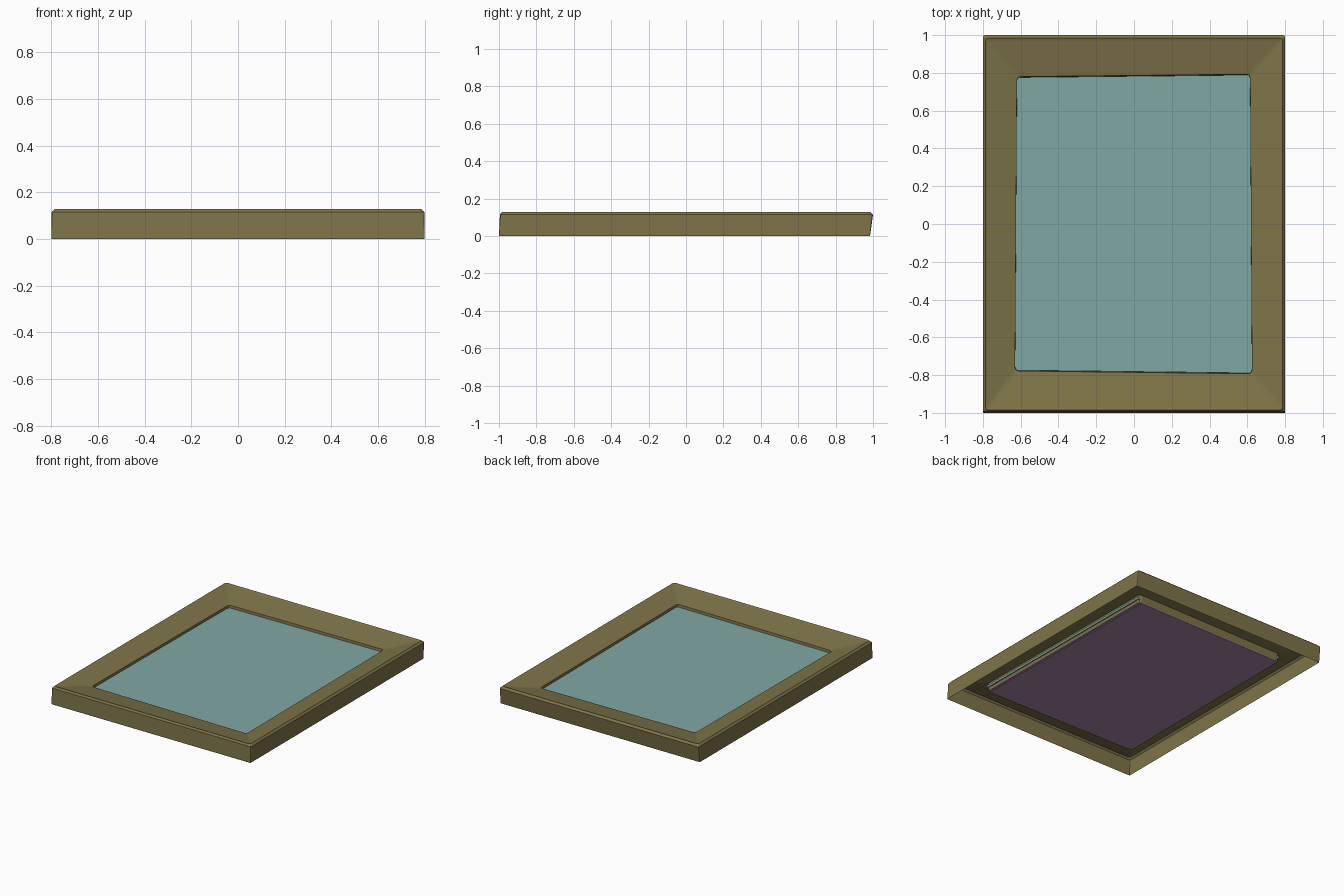
import bpy
import bmesh
from mathutils import Vector

cube = bpy.data.objects.get("Cube")
if cube:
    bpy.data.objects.remove(cube, do_unlink=True)


def make_material(name, colour):
    mat = bpy.data.materials.new(name)
    mat.use_nodes = True
    mat.diffuse_color = (*colour, 1)
    mat.node_tree.nodes["Principled BSDF"].inputs["Base Color"].default_value = (*colour, 1)
    return mat


olive = make_material("olive wood", (0.21, 0.175, 0.067))
teal = make_material("pale teal glass", (0.217, 0.39, 0.375))
plum = make_material("plum backing", (0.36, 0.24, 0.36))


def rounded(corners, cut, z):
    """Cut each corner of an outline with two small facets."""
    points = []
    for i, corner in enumerate(corners):
        c = Vector(corner)
        a = c + (Vector(corners[i - 1]) - c).normalized() * cut
        b = c + (Vector(corners[(i + 1) % len(corners)]) - c).normalized() * cut
        for p in (a, (a + b) / 4 + c / 2, b):
            points.append((p.x, p.y, z))
    return points


def rectangle(x, y, shift=0.0):
    return [(-x, -y + shift), (x, -y + shift), (x, y + shift), (-x, y + shift)]


def scaled(corners, sx, sy):
    return [(x * sx, y * sy) for x, y in corners]


def loft(name, loops, mat, capped=False):
    """Skin a stack of outlines into one object."""
    bm = bmesh.new()
    rings = [[bm.verts.new(p) for p in loop] for loop in loops]
    for low, high in zip(rings, rings[1:]):
        for i in range(len(low)):
            j = (i + 1) % len(low)
            bm.faces.new((low[i], low[j], high[j], high[i]))
    if capped:
        bm.faces.new(rings[-1])
        bm.faces.new(rings[0][::-1])
    mesh = bpy.data.meshes.new(name)
    bm.to_mesh(mesh)
    bm.free()
    mesh.materials.append(mat)
    obj = bpy.data.objects.new(name, mesh)
    bpy.context.collection.objects.link(obj)
    return obj


# Hollow frame: outer wall, bevelled rim, inward slope and inner lip
opening = [(-0.63, -0.778), (0.625, -0.793), (0.615, 0.793), (-0.62, 0.78)]
lip = scaled(opening, 0.997, 0.993)
loft("frame", [
    rounded(rectangle(0.8, 0.992, -0.008), 0.004, 0),
    rounded(rectangle(0.8, 0.9975, 0.0025), 0.012, 0.115),
    rounded(rectangle(0.787, 0.985), 0.015, 0.128),
    rounded(rectangle(0.775, 0.972), 0.015, 0.123),
    rounded(opening, 0.02, 0.088),
    rounded(lip, 0.02, 0.034),
], olive)

# Glass pane, its long edges reaching through the lip
pane = scaled(opening, 1.012, 0.995)
loft("glass_pane", [rounded(pane, 0.01, z) for z in (0.055, 0.07)], teal, True)

# Backing board with a shallow step along its long edges
board = scaled(lip, 0.998, 0.998)
loft("backing_board", [rounded(board, 0.02, z) for z in (0.032, 0.054)], plum, True)
step = scaled(lip, 0.97, 0.998)
loft("backing_step", [rounded(step, 0.02, z) for z in (0.029, 0.032)], plum, True)
